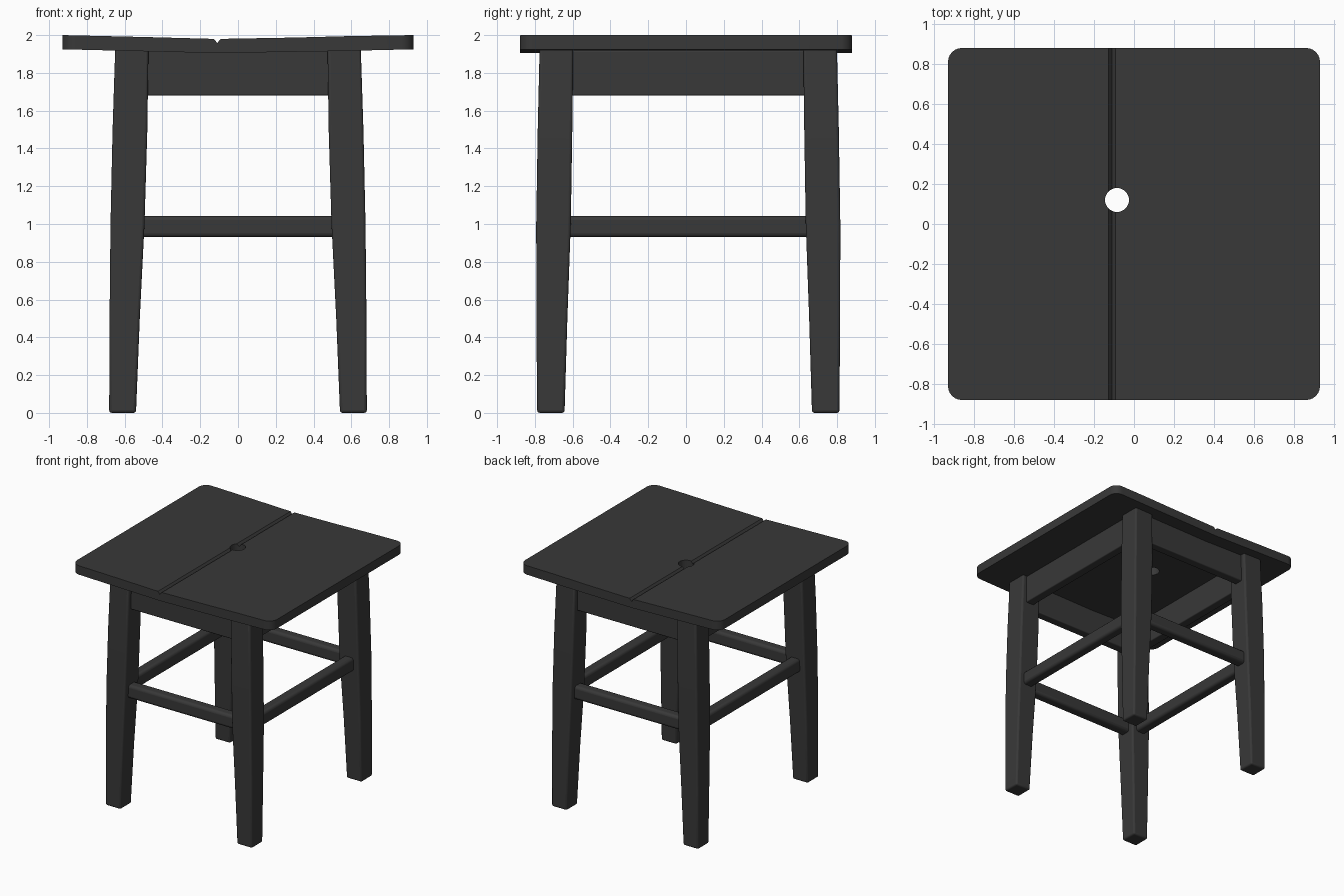
import bpy, bmesh
from mathutils import Matrix

if "Cube" in bpy.data.objects:
    bpy.data.objects.remove(bpy.data.objects["Cube"])

wood = bpy.data.materials.new("dark_wood")
wood.diffuse_color = (0.04, 0.04, 0.04, 1)
wood.use_nodes = True
wood.node_tree.nodes["Principled BSDF"].inputs["Base Color"].default_value = wood.diffuse_color


def finish(name, bm, bevel=0.0, segments=2):
    bmesh.ops.recalc_face_normals(bm, faces=bm.faces[:])
    me = bpy.data.meshes.new(name)
    bm.to_mesh(me)
    bm.free()
    ob = bpy.data.objects.new(name, me)
    bpy.context.collection.objects.link(ob)
    me.materials.append(wood)
    if bevel:
        mod = ob.modifiers.new("rounded_edges", 'BEVEL')
        mod.width, mod.segments = bevel, segments
        mod.limit_method, mod.angle_limit = 'ANGLE', 0.8
    return ob


def smooth(ob):
    bpy.ops.object.select_all(action='DESELECT')
    ob.select_set(True)
    bpy.context.view_layer.objects.active = ob
    bpy.ops.object.shade_smooth_by_angle(angle=0.6)


def loft(name, rings, bevel):
    """Rectangular sections (x0, x1, y0, y1, z) joined bottom to top."""
    bm = bmesh.new()
    loops = [[bm.verts.new((x, y, z)) for x, y in ((a, c), (b, c), (b, d), (a, d))]
             for a, b, c, d, z in rings]
    for lo, hi in zip(loops, loops[1:]):
        for i in range(4):
            j = (i + 1) % 4
            bm.faces.new((lo[i], lo[j], hi[j], hi[i]))
    bm.faces.new(loops[0][::-1])
    bm.faces.new(loops[-1])
    ob = finish(name, bm, bevel, 3)
    smooth(ob)
    return ob


def bar(name, x0, x1, y0, y1, z0, z1, bevel):
    return loft(name, [(x0, x1, y0, y1, z0), (x0, x1, y0, y1, z1)], bevel)


# Seat: shallow V profile with a groove, rounded corners
X, Y, G = 0.93, 0.88, -0.11
profile = [(-X, 1.925), (-0.6, 1.917), (G, 1.905), (0.5, 1.915), (X, 1.925),
           (X, 2.0), (0.6, 1.995), (0.3, 1.987), (G + 0.018, 1.98), (G, 1.958),
           (G - 0.018, 1.98), (-0.5, 1.99), (-X, 2.0)]
bm = bmesh.new()
face = bm.faces.new([bm.verts.new((x, -Y, z)) for x, z in profile])
ext = bmesh.ops.extrude_face_region(bm, geom=[face])
bmesh.ops.translate(bm, vec=(0, 2 * Y, 0),
                    verts=[v for v in ext["geom"] if isinstance(v, bmesh.types.BMVert)])
corners = [e for e in bm.edges
           if all(abs(abs(v.co.x) - X) < 1e-4 for v in e.verts)
           and abs(e.verts[0].co.y - e.verts[1].co.y) < 1e-4
           and abs(e.verts[0].co.x - e.verts[1].co.x) < 1e-4]
bmesh.ops.bevel(bm, geom=corners, offset=0.07, segments=6, profile=0.5, affect='EDGES')
seat = finish("seat", bm)

# Finger hole through the seat
bm = bmesh.new()
bmesh.ops.create_cone(bm, cap_ends=True, segments=32, radius1=0.06, radius2=0.06, depth=0.4,
                      matrix=Matrix.Translation((-0.085, 0.12, 1.95)))
cutter = finish("hole_cutter", bm)
cutter.hide_render = True
cutter.hide_set(True)
cut = seat.modifiers.new("hole", 'BOOLEAN')
cut.operation, cut.object, cut.solver = 'DIFFERENCE', cutter, 'EXACT'
smooth(seat)

# Legs: (inner x, outer x, inner y, outer y, z), tapering to the foot
sections = [(0.54, 0.682, 0.655, 0.80, 0.0), (0.52, 0.68, 0.64, 0.804, 0.5),
            (0.495, 0.675, 0.622, 0.805, 1.0), (0.48, 0.664, 0.614, 0.797, 1.5),
            (0.474, 0.65, 0.609, 0.787, 1.93)]
SHIFT = 0.012
for sy, depth in ((-1, "front"), (1, "back")):
    for sx, side in ((-1, "left"), (1, "right")):
        rings = [(*sorted((sx * a, sx * b)),
                  *sorted((sy * c + SHIFT, sy * d + SHIFT)), z)
                 for a, b, c, d, z in sections]
        loft(f"{depth}_{side}_leg", rings, 0.014)

# Aprons under the seat and stretchers halfway down
for s, depth, side in ((-1, "front", "left"), (1, "back", "right")):
    y0, y1 = sorted((s * 0.675 + SHIFT, s * 0.75 + SHIFT))
    bar(f"{depth}_apron", -0.5, 0.5, y0, y1, 1.68, 1.918, 0.008)
    x0, x1 = sorted((s * 0.54, s * 0.615))
    bar(f"{side}_apron", x0, x1, -0.63, 0.65, 1.68, 1.918, 0.008)
    y0, y1 = sorted((s * 0.67 + SHIFT, s * 0.76 + SHIFT))
    bar(f"{depth}_stretcher", -0.53, 0.53, y0, y1, 0.93, 1.042, 0.022)
    x0, x1 = sorted((s * 0.54, s * 0.63))
    bar(f"{side}_stretcher", x0, x1, -0.65, 0.67, 0.93, 1.042, 0.022)
